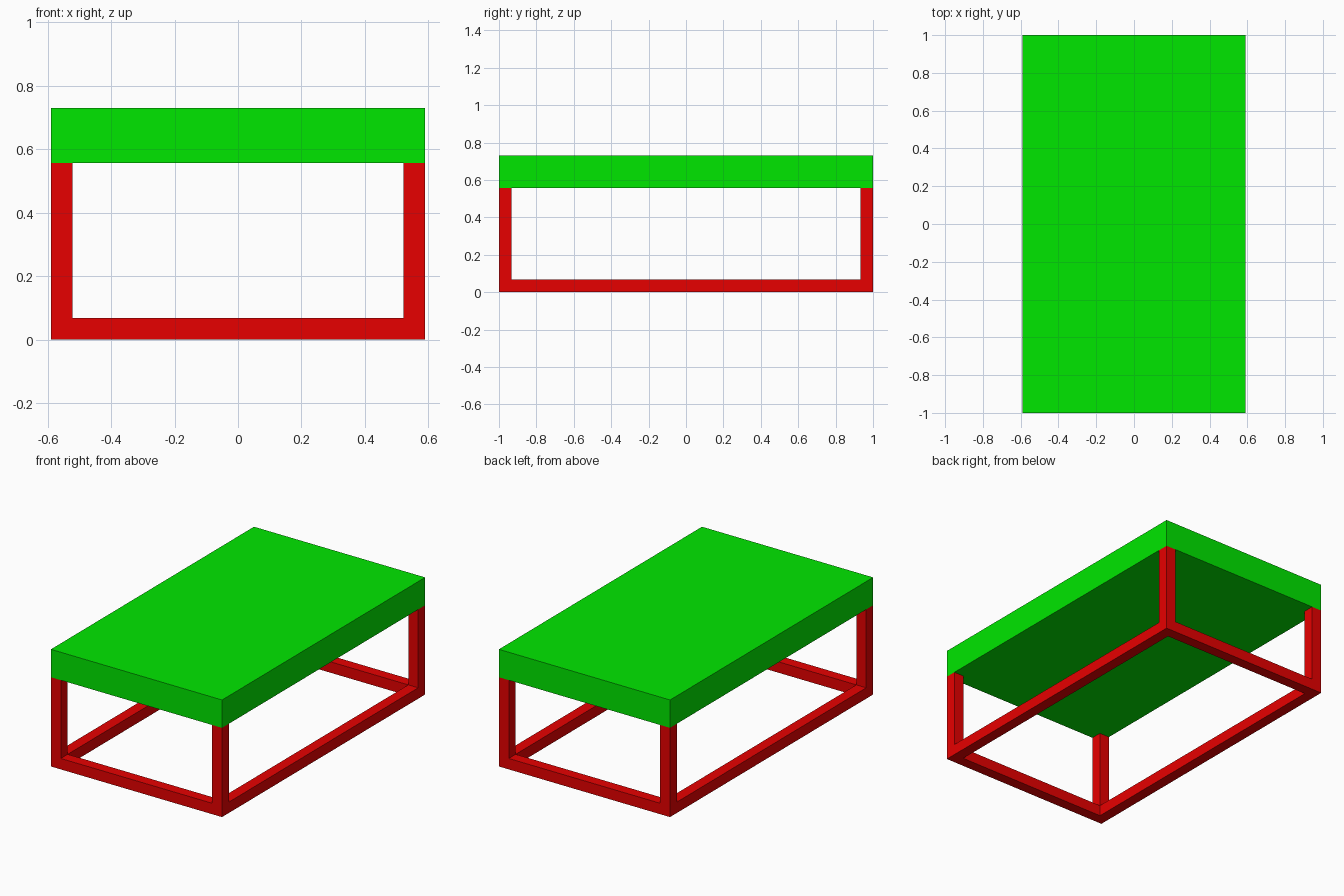
import bpy

if "Cube" in bpy.data.objects:
    bpy.data.objects.remove(bpy.data.objects["Cube"])

W, L, H = 1.18, 2.0, 0.73      # overall width, length, height
BAR = 0.068                    # square bar thickness
SLAB_Z = 0.556                 # underside of the top


def material(name, color):
    mat = bpy.data.materials.new(name)
    mat.diffuse_color = color
    mat.use_nodes = True
    mat.node_tree.nodes["Principled BSDF"].inputs["Base Color"].default_value = mat.diffuse_color
    return mat


def box(name, size, center, mat):
    bpy.ops.mesh.primitive_cube_add(size=1, location=center)
    ob = bpy.context.object
    ob.name = name
    ob.scale = size
    bpy.ops.object.transform_apply(location=False, rotation=False, scale=True)
    ob.data.materials.append(mat)
    return ob


green = material("green_top", (0.0, 0.8, 0.0, 1))
red = material("red_frame", (0.8, 0.0, 0.0, 1))

# Thick slab top
box("table_top", (W, L, H - SLAB_Z), (0, 0, (H + SLAB_Z) / 2), green)

lx, ly = (W - BAR) / 2, (L - BAR) / 2
sides_x = (("left", -1), ("right", 1))
sides_y = (("front", -1), ("back", 1))

# Corner legs
for ny, sy in sides_y:
    for nx, sx in sides_x:
        box(f"{ny}_{nx}_leg", (BAR, BAR, SLAB_Z), (sx * lx, sy * ly, SLAB_Z / 2), red)

# Floor rails between the legs
for nx, sx in sides_x:
    box(f"{nx}_rail", (BAR, L - 2 * BAR, BAR), (sx * lx, 0, BAR / 2), red)
for ny, sy in sides_y:
    box(f"{ny}_rail", (W - 2 * BAR, BAR, BAR), (0, sy * ly, BAR / 2), red)
